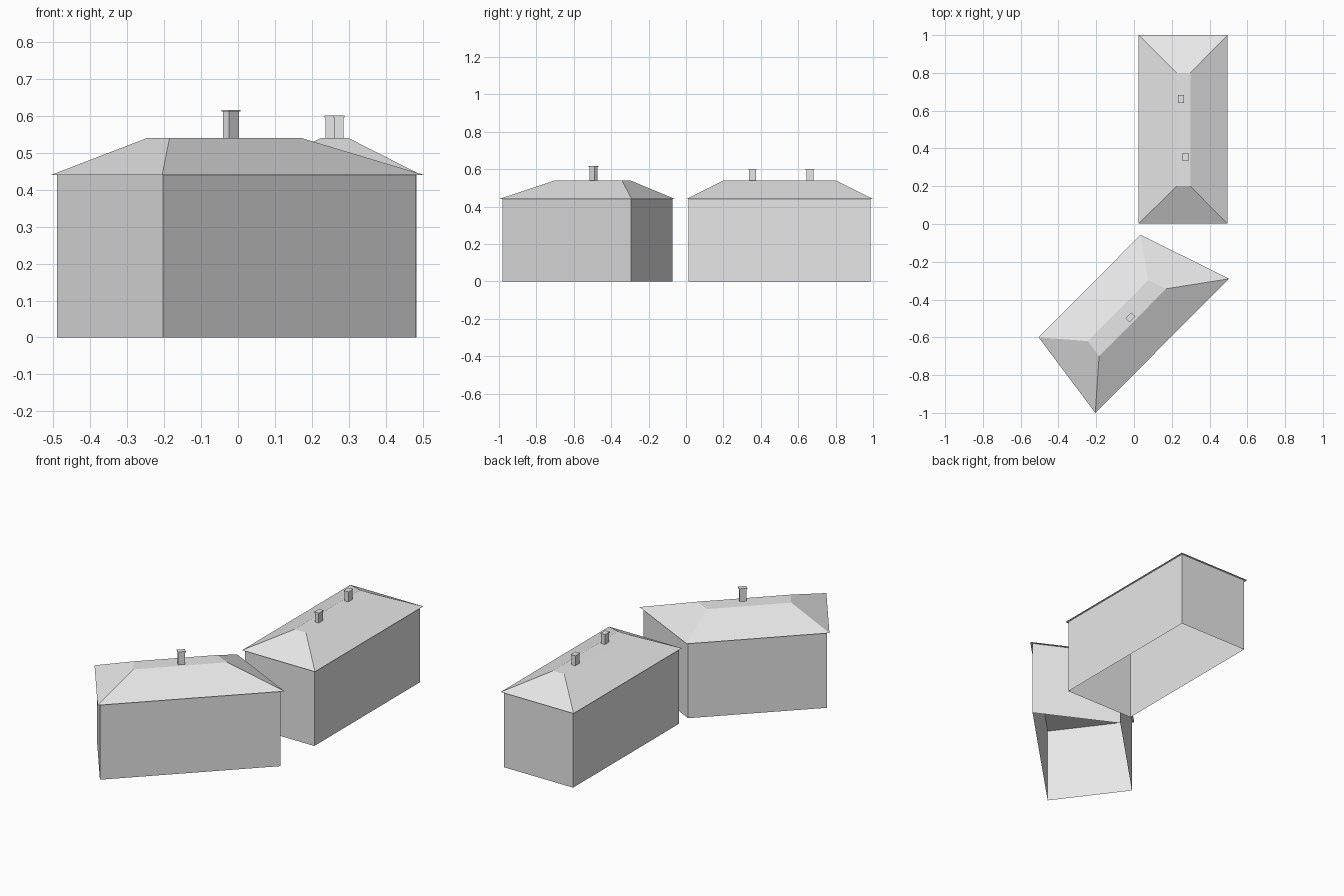
import bpy, bmesh
from math import radians
from mathutils import Matrix

cube = bpy.data.objects.get("Cube")
if cube:
    bpy.data.objects.remove(cube, do_unlink=True)

grey = bpy.data.materials.new("light_grey")
grey.use_nodes = True
grey.diffuse_color = (0.8, 0.8, 0.8, 1)
grey.node_tree.nodes["Principled BSDF"].inputs["Base Color"].default_value = (0.8, 0.8, 0.8, 1)

EAVES, RIDGE = 0.44, 0.54


def finish(name, bm):
    bmesh.ops.recalc_face_normals(bm, faces=bm.faces)
    mesh = bpy.data.meshes.new(name)
    bm.to_mesh(mesh)
    bm.free()
    mesh.materials.append(grey)
    bpy.context.collection.objects.link(bpy.data.objects.new(name, mesh))


def loft(name, low, z0, high, z1, caps):
    """Join two outlines of equal length, optionally closing both ends."""
    bm = bmesh.new()
    a = [bm.verts.new((x, y, z0)) for x, y in low]
    b = [bm.verts.new((x, y, z1)) for x, y in high]
    n = len(a)
    for i in range(n):
        j = (i + 1) % n
        bm.faces.new((a[i], a[j], b[j], b[i]))
    if caps:
        bm.faces.new(a[::-1])
        bm.faces.new(b)
    finish(name, bm)


def rect(x0, y0, x1, y1):
    return [(x0, y0), (x1, y0), (x1, y1), (x0, y1)]


def chimney(name, x, y, top, angle=0):
    """Shaft with a thin, slightly wider cap."""
    bm = bmesh.new()
    turn = Matrix.Translation((x, y, 0)) @ Matrix.Rotation(radians(angle), 4, 'Z')
    lip = top - 0.005
    for w, d, z0, z1 in ((0.024, 0.038, RIDGE - 0.01, lip), (0.030, 0.044, lip, top)):
        place = Matrix.Translation((0, 0, (z0 + z1) / 2)) @ Matrix.Diagonal((w, d, z1 - z0, 1))
        bmesh.ops.create_cube(bm, size=1, matrix=turn @ place)
    finish(name, bm)


# Rear building: rectangular, open underneath
walls = rect(0.037, 0.013, 0.483, 0.987)
loft("rear_walls", walls, 0, walls, EAVES, False)
loft("rear_roof", rect(0.025, 0.002, 0.495, 1.0), EAVES, rect(0.225, 0.20, 0.298, 0.80), RIDGE, True)
chimney("rear_chimney_front", 0.273, 0.355, 0.60)
chimney("rear_chimney_back", 0.249, 0.662, 0.60)

# Front building: skewed plan, open underneath
walls = [(-0.203, -0.982), (0.482, -0.295), (0.037, -0.073), (-0.489, -0.60)]
eaves = [(-0.205, -1.0), (0.503, -0.29), (0.035, -0.057), (-0.505, -0.60)]
ridge = [(-0.185, -0.70), (0.17, -0.343), (0.075, -0.298), (-0.245, -0.62)]
loft("front_walls", walls, 0, walls, EAVES, False)
loft("front_roof", eaves, EAVES, ridge, RIDGE, True)
chimney("front_chimney", -0.019, -0.495, 0.616, -45)
